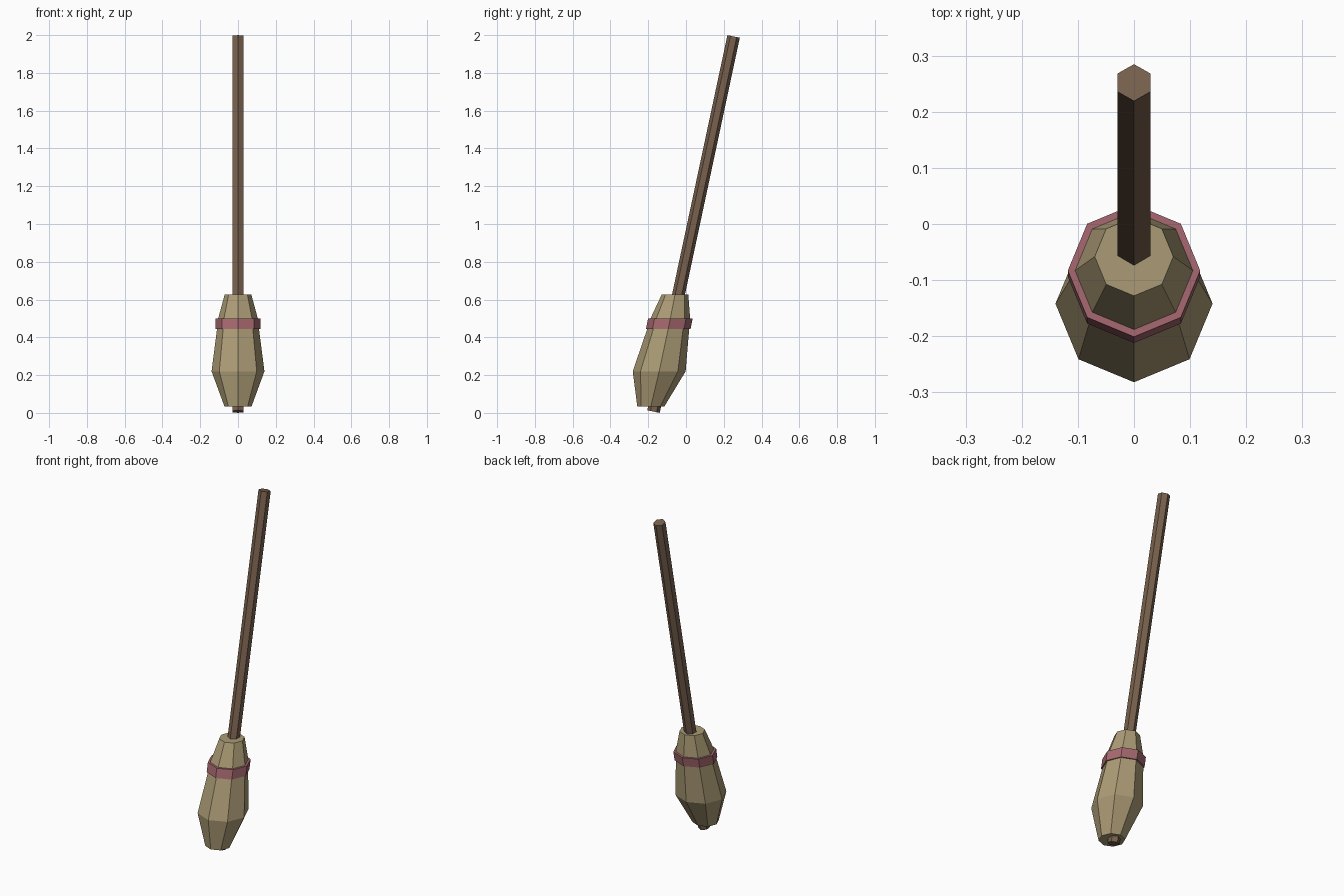
import bpy, bmesh
from math import sin, cos, pi
from mathutils import Vector

if "Cube" in bpy.data.objects:
    bpy.data.objects.remove(bpy.data.objects["Cube"])


def material(name, rgb):
    m = bpy.data.materials.new(name)
    m.diffuse_color = (*rgb, 1)
    m.use_nodes = True
    m.node_tree.nodes["Principled BSDF"].inputs["Base Color"].default_value = m.diffuse_color
    return m


def loft(name, rings, mat, closed=False):
    """Bridge equal-length rings of points; closed joins last to first, else caps the ends."""
    bm = bmesh.new()
    vs = [[bm.verts.new(p) for p in ring] for ring in rings]
    n = len(vs[0])
    pairs = list(zip(vs, vs[1:])) + ([(vs[-1], vs[0])] if closed else [])
    for a, b in pairs:
        for i in range(n):
            j = (i + 1) % n
            bm.faces.new((a[i], a[j], b[j], b[i]))
    if not closed:
        bm.faces.new(vs[0][::-1])
        bm.faces.new(vs[-1])
    bmesh.ops.recalc_face_normals(bm, faces=bm.faces)
    mesh = bpy.data.meshes.new(name)
    bm.to_mesh(mesh)
    bm.free()
    mesh.materials.append(mat)
    ob = bpy.data.objects.new(name, mesh)
    bpy.context.collection.objects.link(ob)
    return ob


def octagon(y, z, r):
    return [(r * sin(i * pi / 4), y - r * cos(i * pi / 4), z) for i in range(8)]


wood = material("wood", (0.19, 0.12, 0.075))
straw = material("straw", (0.41, 0.33, 0.18))
cloth = material("binding", (0.38, 0.14, 0.16))

# Leaning hexagonal handle, ends cut square to its axis
low, high = Vector((0, -0.172, 0.007)), Vector((0, 0.252, 1.993))
axis = (high - low).normalized()
side = Vector((1, 0, 0))
up = axis.cross(side)
hexagon = [0.0335 * (cos(i * pi / 3) * up + sin(i * pi / 3) * side) for i in range(6)]
loft("handle", [[c + p for p in hexagon] for c in (low, high)], wood)

# Straw head: horizontal octagons sheared along the lean
loft("bristles", [octagon(-0.186, 0.035, 0.072), octagon(-0.142, 0.22, 0.14),
                  octagon(-0.094, 0.445, 0.111), octagon(-0.083, 0.50, 0.105),
                  octagon(-0.058, 0.628, 0.07)], straw)

# Binding band around the straw
loft("binding_band", [octagon(-0.094, 0.445, 0.108), octagon(-0.094, 0.445, 0.118),
                      octagon(-0.083, 0.50, 0.118), octagon(-0.083, 0.50, 0.102)],
     cloth, closed=True)
